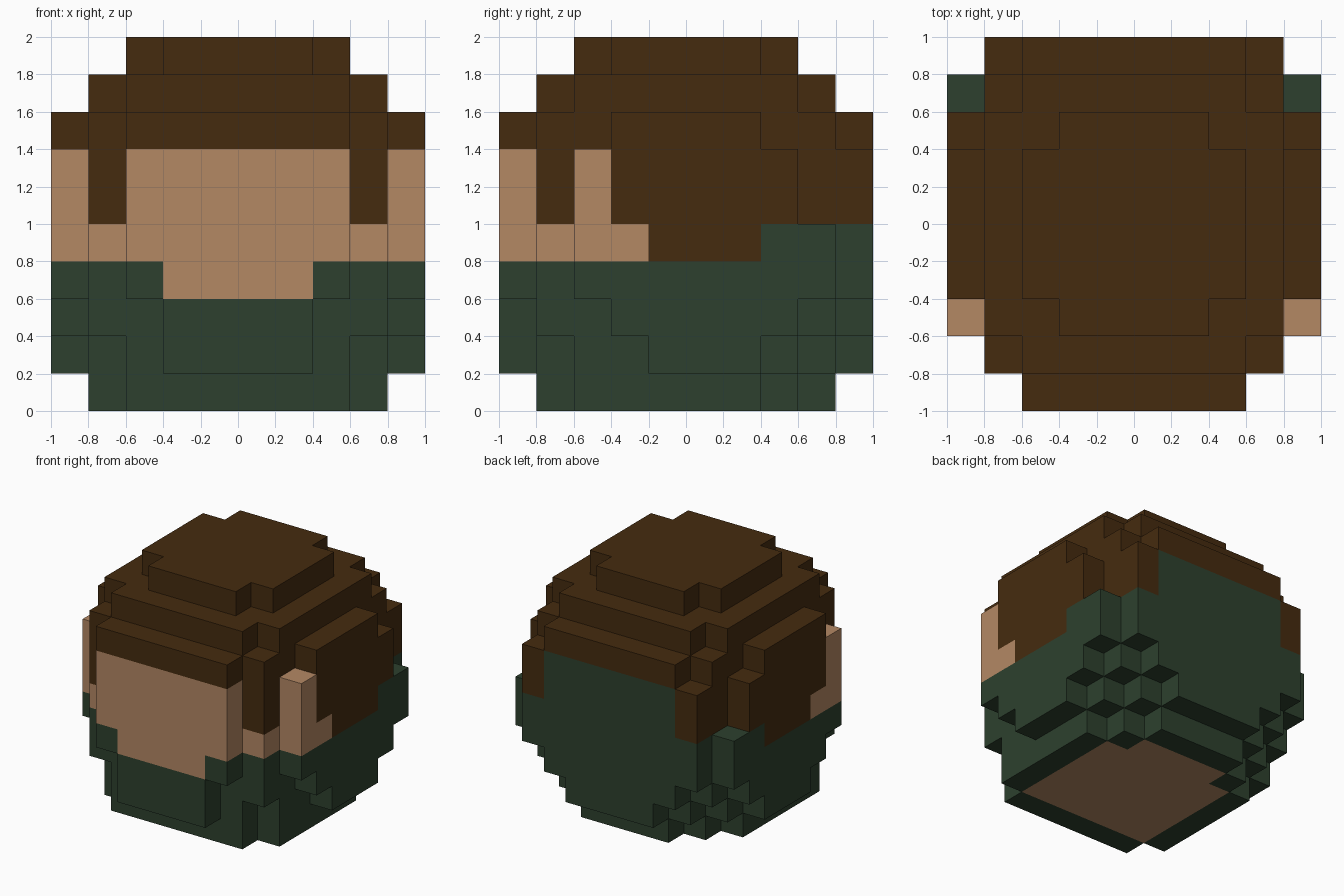
import bpy, bmesh
from mathutils import Vector

if "Cube" in bpy.data.objects:
    bpy.data.objects.remove(bpy.data.objects["Cube"])

S = 0.2   # edge of one cube; the head is a 10 x 10 x 10 block ball

# Half-width in cubes of every row (front to back), one string per layer (bottom to top)
LAYERS = ["0344444320", "2344555432", "2445555543", "3455555554", "3455555554",
          "3455555544", "3455555544", "3445555443", "0344444430", "0023333200"]
NECK = "0033333200"   # half-width of the open neck on the underside


def filled(i, j, k):
    """True if the ball has a cube at column i, row j, layer k."""
    if not (0 <= j < 10 and 0 <= k < 10):
        return False
    w = int(LAYERS[k][j])
    return 5 - w <= i < 5 + w


def part_of(i, j, k, normal):
    """Which part the exposed cube face belongs to."""
    a = max(i - 4, 5 - i)              # distance from centre line, 1..5
    if k == 0 and normal.z < 0 and a <= int(NECK[j]):
        return "neck"
    if k < 3:
        return "scarf"
    if k == 3:                         # chin shows above the scarf
        return "face" if j == 0 and a <= 2 else "scarf"
    if k == 4:                         # jaw, sideburn level, scarf at back
        return "face" if j <= 3 and a <= 4 else "ears" if j <= 3 else \
            "hair" if j <= 6 else "scarf"
    if k <= 6:
        if j == 0:
            return "face"
        if j == 2 and a == 5:
            return "ears"
        if j == 9 and a <= 3:          # raised collar at the back
            return "scarf"
    return "hair"


def material(name, srgb):
    m = bpy.data.materials.new(name)
    lin = [((c / 255 + 0.055) / 1.055) ** 2.4 for c in srgb]
    m.diffuse_color = (*lin, 1)
    m.use_nodes = True
    m.node_tree.nodes["Principled BSDF"].inputs["Base Color"].default_value = m.diffuse_color
    return m


skin = material("skin", (180, 136, 100))
brown = material("dark brown", (69, 43, 15))
green = material("dark green", (45, 64, 46))
PARTS = {"face": skin, "ears": skin, "neck": skin, "hair": brown, "scarf": green}

# Collect exposed cube faces into one mesh per part
meshes = {p: bmesh.new() for p in PARTS}
for k in range(10):
    for j in range(10):
        for i in range(10):
            if not filled(i, j, k):
                continue
            centre = Vector((i - 4.5, j - 4.5, k + 0.5))
            for axis in range(3):
                for sign in (-1, 1):
                    n = Vector((0, 0, 0))
                    n[axis] = sign
                    if filled(i + int(n.x), j + int(n.y), k + int(n.z)):
                        continue
                    u = Vector((0, 0, 0))
                    u[(axis + 1) % 3] = 0.5
                    v = n.cross(u)
                    c = centre + n * 0.5
                    bm = meshes[part_of(i, j, k, n)]
                    bm.faces.new([bm.verts.new((c + d) * S)
                                  for d in (-u - v, u - v, u + v, v - u)])

# Weld and create the objects
for name, bm in meshes.items():
    bmesh.ops.remove_doubles(bm, verts=bm.verts, dist=0.001)
    me = bpy.data.meshes.new(name)
    bm.to_mesh(me)
    bm.free()
    me.materials.append(PARTS[name])
    bpy.context.collection.objects.link(bpy.data.objects.new(name, me))
